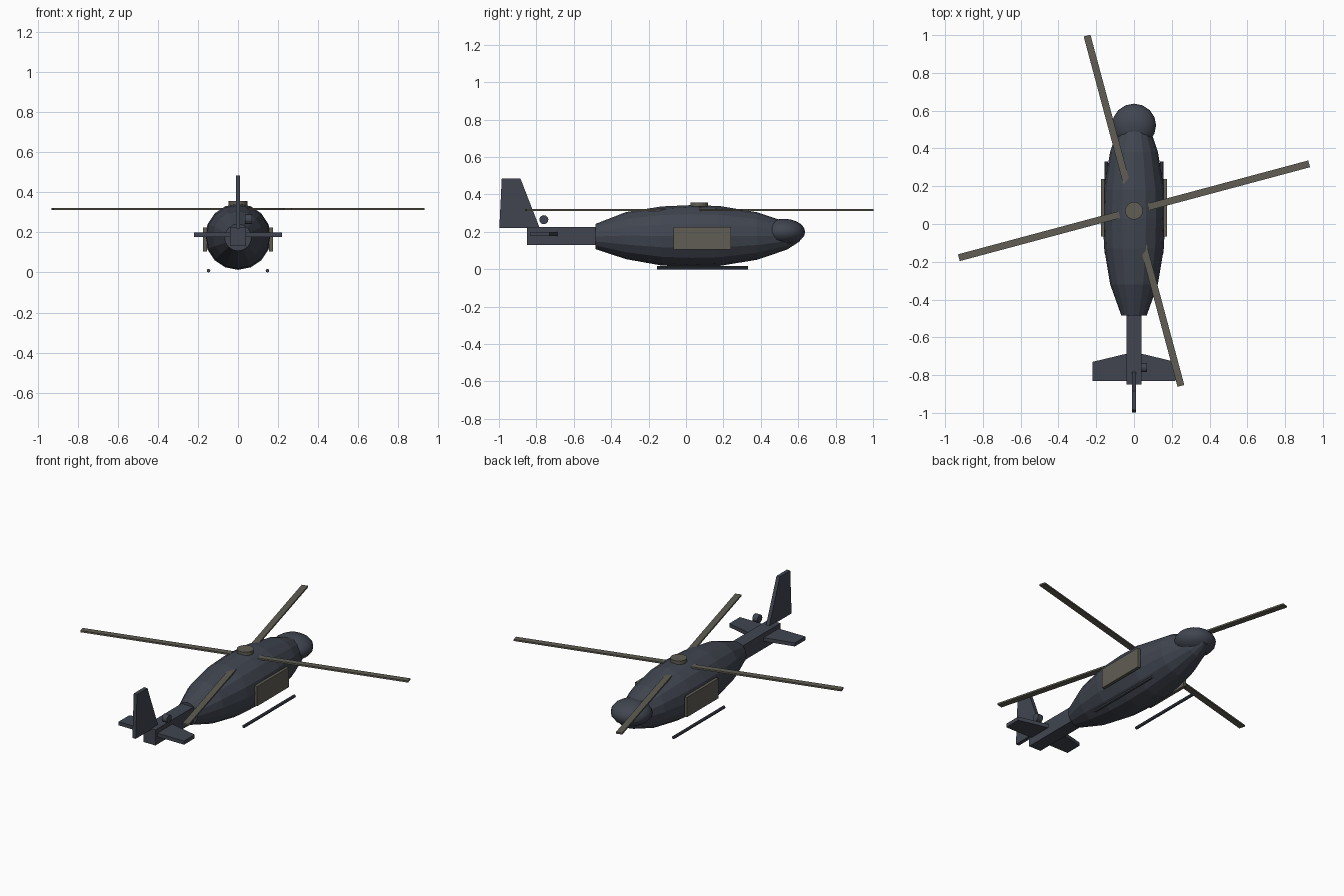
import bpy, bmesh, math
from mathutils import Matrix, Vector

cube = bpy.data.objects.get("Cube")
if cube:
    bpy.data.objects.remove(cube, do_unlink=True)


def material(name, rgb):
    m = bpy.data.materials.new(name)
    m.use_nodes = True
    m.diffuse_color = (*rgb, 1)
    m.node_tree.nodes["Principled BSDF"].inputs["Base Color"].default_value = (*rgb, 1)
    return m


SLATE = material("slate_blue", (0.052, 0.06, 0.08))
OLIVE = material("olive_grey", (0.115, 0.11, 0.088))


def finish(bm, name, mat, smooth=False):
    bmesh.ops.recalc_face_normals(bm, faces=bm.faces)
    for f in bm.faces:
        f.smooth = smooth
    mesh = bpy.data.meshes.new(name)
    bm.to_mesh(mesh)
    bm.free()
    mesh.materials.append(mat)
    ob = bpy.data.objects.new(name, mesh)
    bpy.context.collection.objects.link(ob)
    return ob


def box(name, mat, centre, size, turn=0):
    bm = bmesh.new()
    bmesh.ops.create_cube(bm, size=1)
    bm.transform(Matrix.Rotation(turn, 4, "Z") @ Matrix.Translation(centre)
                 @ Matrix.Diagonal((*size, 1)))
    return finish(bm, name, mat)


def rod(name, mat, centre, r1, r2, depth, axis="Z", sides=16):
    bm = bmesh.new()
    bmesh.ops.create_cone(bm, cap_ends=True, segments=sides, radius1=r1, radius2=r2, depth=depth)
    turn = {"X": Matrix.Rotation(math.pi / 2, 4, "Y"),
            "Y": Matrix.Rotation(math.pi / 2, 4, "X"), "Z": Matrix()}[axis]
    bm.transform(Matrix.Translation(centre) @ turn)
    return finish(bm, name, mat)


def plate(name, mat, outline, offset):
    """Extrude a closed 3D outline along an offset."""
    bm = bmesh.new()
    face = bm.faces.new([bm.verts.new(p) for p in outline])
    ext = bmesh.ops.extrude_face_region(bm, geom=[face], use_keep_orig=True)
    moved = [v for v in ext["geom"] if isinstance(v, bmesh.types.BMVert)]
    bmesh.ops.translate(bm, verts=moved, vec=Vector(offset))
    return finish(bm, name, mat)


# Fuselage: faceted rings along y (position, radius, centre height)
SIDES = 16
RINGS = [(-0.485, 0.067, 0.175), (-0.32, 0.126, 0.18), (-0.13, 0.158, 0.178),
         (0.03, 0.165, 0.178), (0.18, 0.16, 0.178), (0.38, 0.127, 0.178),
         (0.54, 0.073, 0.178), (0.61, 0.03, 0.18)]
bm = bmesh.new()
loops = []
for y, r, z in RINGS:
    angles = [2 * math.pi * i / SIDES for i in range(SIDES)]
    loops.append([bm.verts.new((r * math.sin(a), y, z + r * math.cos(a))) for a in angles])
for a, b in zip(loops, loops[1:]):
    for i in range(SIDES):
        j = (i + 1) % SIDES
        bm.faces.new((a[i], a[j], b[j], b[i]))
bm.faces.new(loops[0])
bm.faces.new(loops[-1])
finish(bm, "fuselage", SLATE)

# Rounded nose canopy
bm = bmesh.new()
bmesh.ops.create_uvsphere(bm, u_segments=16, v_segments=10, radius=1)
bm.transform(Matrix.Translation((0, 0.522, 0.2)) @ Matrix.Diagonal((0.117, 0.115, 0.07, 1)))
finish(bm, "nose_canopy", SLATE, smooth=True)

# Tail
box("tail_boom", SLATE, (0, -0.655, 0.178), (0.08, 0.39, 0.094))
plate("tail_fin", SLATE, [(-0.011, y, z) for y, z in
      ((-0.998, 0.22), (-0.985, 0.485), (-0.885, 0.485), (-0.782, 0.22))], (0.022, 0, 0))
rod("tail_rotor_hub", SLATE, (0.053, -0.76, 0.265), 0.024, 0.024, 0.034, "X")

# Paired parts
for side, s in (("left", 1), ("right", -1)):
    plate(side + "_stabilizer", SLATE, [(s * x, y, 0.177) for x, y in
          ((0.02, -0.832), (0.22, -0.832), (0.22, -0.73), (0.02, -0.682))], (0, 0, 0.022))
    box(side + "_door", OLIVE, (s * 0.165, 0.087, 0.165), (0.018, 0.305, 0.12))
    rod(side + "_skid", SLATE, (s * 0.147, 0.088, 0.009), 0.009, 0.009, 0.488, "Y", 8)

# Main rotor
HUB_Y = 0.07
rod("rotor_mast", OLIVE, (0, HUB_Y, 0.325), 0.028, 0.028, 0.03)
rod("rotor_hub", OLIVE, (0, HUB_Y, 0.346), 0.047, 0.047, 0.022)
for i in range(4):
    blade = box(f"rotor_blade_{i + 1}", OLIVE, (0.52, 0, 0.317), (0.88, 0.037, 0.01),
                math.radians(15 + 90 * i))
    blade.location.y = HUB_Y
